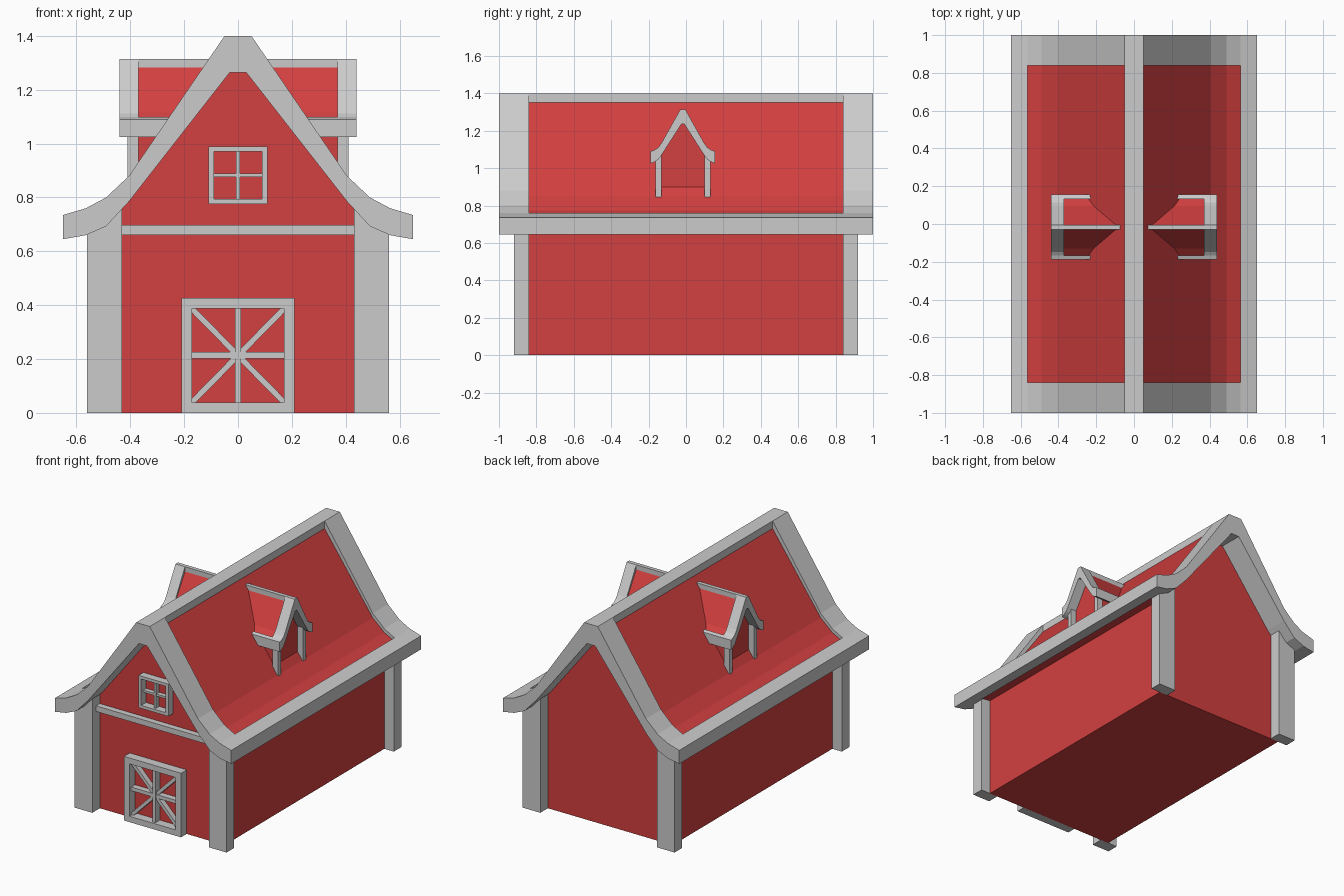
import bpy, bmesh
from mathutils import Vector

if "Cube" in bpy.data.objects:
    bpy.data.objects.remove(bpy.data.objects["Cube"])

red = bpy.data.materials.new("barn_red")
red.diffuse_color = (0.65, 0.05, 0.05, 1)
red.use_nodes = True
red.node_tree.nodes["Principled BSDF"].inputs["Base Color"].default_value = red.diffuse_color


def along_y(u, v, w):
    return (u, w, v)


def prism(name, pts, w0, w1, place=along_y, mat=None):
    """Extrude a 2D outline (u, v) from w0 to w1."""
    bm = bmesh.new()
    a = [bm.verts.new(place(u, v, w0)) for u, v in pts]
    b = [bm.verts.new(place(u, v, w1)) for u, v in pts]
    bm.faces.new(a)
    bm.faces.new(b[::-1])
    n = len(pts)
    for i in range(n):
        j = (i + 1) % n
        bm.faces.new((a[j], a[i], b[i], b[j]))
    bmesh.ops.recalc_face_normals(bm, faces=bm.faces)
    me = bpy.data.meshes.new(name)
    bm.to_mesh(me)
    bm.free()
    ob = bpy.data.objects.new(name, me)
    bpy.context.collection.objects.link(ob)
    if mat:
        me.materials.append(mat)
    return ob


def rect(u0, u1, v0, v1):
    return [(u0, v0), (u1, v0), (u1, v1), (u0, v1)]


def both(half):
    """Mirror a right-hand half outline, listed eave to ridge."""
    return half + [(-u, v) for u, v in reversed(half)]


def flip(pts, s):
    return [(s * u, v) for u, v in pts]


def bar(name, p, q, width, w0, w1):
    p, q = Vector(p), Vector(q)
    d = (q - p).normalized() * width / 2
    n = Vector((-d.y, d.x))
    prism(name, [p + n, p - n, q - n, q + n], w0, w1)


# Red barn body with roof panels
prism("barn_body", both([(0.49, 0), (0.49, 0.68), (0.57, 0.67), (0.57, 0.735),
                         (0.49, 0.775), (0.405, 0.85), (0.05, 1.35)]),
      -0.84, 0.84, mat=red)

# Flared gable trim at both ends
outer = [(0.65, 0.735), (0.565, 0.76), (0.49, 0.80), (0.405, 0.88), (0.05, 1.40)]
inner = [(0.65, 0.645), (0.565, 0.66), (0.49, 0.693), (0.405, 0.785), (0.03, 1.265)]
gable = both(outer) + both(inner)[::-1]
prism("gable_trim_front", gable, -1.0, -0.84)
prism("gable_trim_back", gable, 0.84, 1.0)

# Ridge, eaves and corner posts
prism("ridge_trim", rect(-0.05, 0.05, 1.28, 1.40), -0.84, 0.84)
for s in (-1, 1):
    prism("eave_trim", flip(outer[:2] + inner[1::-1], s), -0.84, 0.84)
    post = flip([(0.43, 0), (0.56, 0), (0.56, 0.68), (0.43, 0.78)], s)
    for y in (-0.92, 0.84):
        prism("corner_post", post, y, y + 0.08)

# Cross beam on the front wall
prism("front_beam", rect(-0.43, 0.43, 0.66, 0.697), -0.88, -0.84)


def frame(name, hw, z0, z1, t, m, front):
    """Four-sided frame with a cross of thin mullions."""
    for s in (-1, 1):
        prism(name + "_side", flip(rect(hw - t, hw, z0, z1), s), front, -0.84)
    for z in (z0, z1 - t):
        prism(name + "_rail", rect(t - hw, hw - t, z, z + t), front, -0.84)
    zm = (z0 + z1) / 2
    prism(name + "_mullion", rect(-m, m, z0 + t, z1 - t), front + 0.015, -0.84)
    for s in (-1, 1):
        prism(name + "_crossbar", flip(rect(m, hw - t, zm - m, zm + m), s),
              front + 0.02, -0.84)


# Barn door with diagonal braces, and loft window
frame("door", 0.21, 0, 0.427, 0.039, 0.012, -0.90)
for sx in (-1, 1):
    for sz in (-1, 1):
        bar("door_brace", (0.008 * sx, 0.213 + 0.008 * sz),
            (0.174 * sx, 0.213 + 0.177 * sz), 0.022, -0.875, -0.84)
frame("window", 0.11, 0.775, 0.99, 0.02, 0.007, -0.89)

# Dormers on both roof slopes
d_out = [(0.172, 1.09), (0.15, 1.098), (0.13, 1.112), (0.112, 1.138), (0.013, 1.315)]
d_in = [(0.172, 1.025), (0.15, 1.034), (0.13, 1.048), (0.112, 1.073), (0.008, 1.235)]
for s in (-1, 1):
    def side(u, v, w):
        return (s * w, u - 0.017, v)
    prism("dormer_body", both([(0.13, 0.82), (0.13, 1.05), (0.152, 1.04),
                               (0.152, 1.08), (0.112, 1.12), (0.013, 1.283)]),
          0.05, 0.37, side, red)
    prism("dormer_gable_trim", both(d_out) + both(d_in)[::-1], 0.37, 0.44, side)
    prism("dormer_ridge_trim", rect(-0.013, 0.013, 1.25, 1.315), 0.06, 0.37, side)
    for t in (-1, 1):
        prism("dormer_eave_trim", flip(d_out[:2] + d_in[1::-1], t), 0.2, 0.37, side)
        prism("dormer_post", flip([(0.115, 0.84), (0.147, 0.84), (0.147, 1.045),
                                   (0.115, 1.08)], t), 0.37, 0.41, side)
